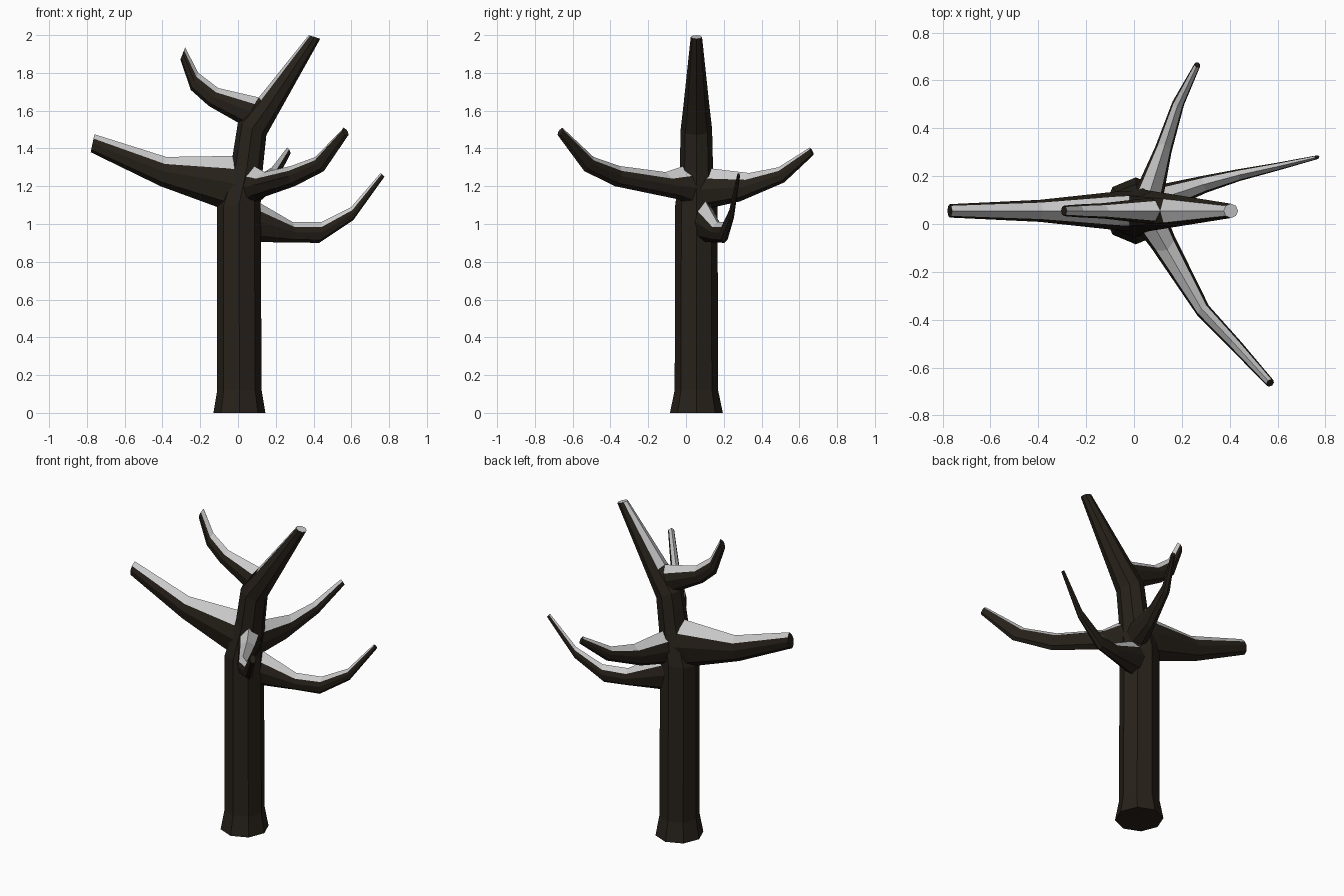
import bpy, bmesh
from mathutils import Vector


def material(name, color):
    m = bpy.data.materials.new(name)
    m.diffuse_color = (*color, 1)
    return m


BARK = material("bark", (0.02, 0.015, 0.01))
SNOW = material("snow", (0.8, 0.8, 0.8))
AXIS = [(-1, 0.055), (1, 0.055)]      # limbs lying in the trunk's own plane


def on_plan(plan, x):
    """Point y and horizontal direction of a plan polyline at x."""
    for (x0, y0), (x1, y1) in zip(plan, plan[1:]):
        if x <= x1 or (x1, y1) == plan[-1]:
            return y0 + (y1 - y0) * (x - x0) / (x1 - x0), Vector((x1 - x0, y1 - y0, 0)).normalized()


def limb(name, plan, rows, shoulder=(0.75, 0.52), snow_from=0, snow_cap=False):
    """Eight-sided limb; rows are (upper x, upper z, lower x, lower z, half width)."""
    sx, sz = shoulder
    profile = [(0, 1), (sx, sz), (1, 0), (0.71, -0.71), (0, -1), (-0.71, -0.71), (-1, 0), (-sx, sz)]
    bm = bmesh.new()
    rings = []
    for xt, zt, xb, zb, w in rows:
        top = Vector((xt, on_plan(plan, xt)[0], zt))
        low = Vector((xb, on_plan(plan, xb)[0], zb))
        mid, up = (top + low) / 2, (top - low) / 2
        d = on_plan(plan, mid.x)[1]
        side = Vector((-d.y, d.x, 0)) * w
        rings.append([bm.verts.new(mid + side * a + up * b) for a, b in profile])
    for i, (r0, r1) in enumerate(zip(rings, rings[1:])):
        for k in range(8):
            n = (k + 1) % 8
            f = bm.faces.new((r0[k], r0[n], r1[n], r1[k]))
            f.material_index = int(k in (0, 7) and i >= snow_from)
    bm.faces.new(rings[0])
    bm.faces.new(rings[-1]).material_index = int(snow_cap)
    bmesh.ops.recalc_face_normals(bm, faces=bm.faces)
    me = bpy.data.meshes.new(name)
    bm.to_mesh(me)
    bm.free()
    me.materials.append(BARK)
    me.materials.append(SNOW)
    bpy.context.collection.objects.link(bpy.data.objects.new(name, me))


# Trunk with flared foot, narrowing neck and leaning top limb
limb("trunk", AXIS, [
    (-0.13, 0, 0.145, 0, 0.14), (-0.11, 0.12, 0.125, 0.12, 0.115),
    (-0.11, 1.09, 0.12, 1.11, 0.112), (-0.035, 1.32, 0.13, 1.28, 0.088),
    (0.0, 1.54, 0.15, 1.47, 0.083), (0.11, 1.67, 0.2, 1.56, 0.07),
    (0.375, 2.0, 0.435, 1.98, 0.03)], shoulder=(0.71, 0.71), snow_from=5, snow_cap=True)

# Thick left branch
limb("left_branch", AXIS, [
    (0.04, 1.36, 0.0, 1.05, 0.085), (-0.05, 1.36, -0.11, 1.09, 0.08),
    (-0.38, 1.355, -0.41, 1.2, 0.046), (-0.76, 1.475, -0.78, 1.38, 0.028)])

# Curled upper left branch
limb("upper_branch", AXIS, [
    (0.11, 1.67, 0.03, 1.52, 0.055), (-0.105, 1.72, -0.155, 1.625, 0.032),
    (-0.21, 1.8, -0.25, 1.71, 0.027), (-0.28, 1.935, -0.305, 1.87, 0.022)])

# Branch reaching to the front
limb("front_branch", [(0.05, 0.05), (0.135, -0.1), (0.285, -0.36), (0.42, -0.5), (0.565, -0.66)], [
    (0.08, 1.31, 0.05, 1.08, 0.07), (0.14, 1.275, 0.1, 1.13, 0.055),
    (0.28, 1.307, 0.3, 1.2, 0.032), (0.41, 1.355, 0.455, 1.28, 0.026),
    (0.56, 1.51, 0.578, 1.465, 0.018)])

# Branch reaching to the back
limb("back_branch", [(0.04, 0.05), (0.135, 0.35), (0.19, 0.52), (0.265, 0.665)], [
    (0.05, 1.3, 0.03, 1.06, 0.07), (0.13, 1.27, 0.115, 1.12, 0.036),
    (0.18, 1.3, 0.19, 1.22, 0.025), (0.26, 1.405, 0.27, 1.365, 0.013)])

# Low drooping right branch
limb("right_branch", [(0.0, 0.07), (0.12, 0.11), (0.29, 0.165), (0.44, 0.205), (0.6, 0.24), (0.77, 0.28)], [
    (0.05, 1.15, 0.05, 0.905, 0.065), (0.29, 1.01, 0.3, 0.902, 0.036),
    (0.44, 1.01, 0.43, 0.9, 0.025), (0.6, 1.09, 0.61, 1.02, 0.016),
    (0.755, 1.27, 0.775, 1.25, 0.008)])
